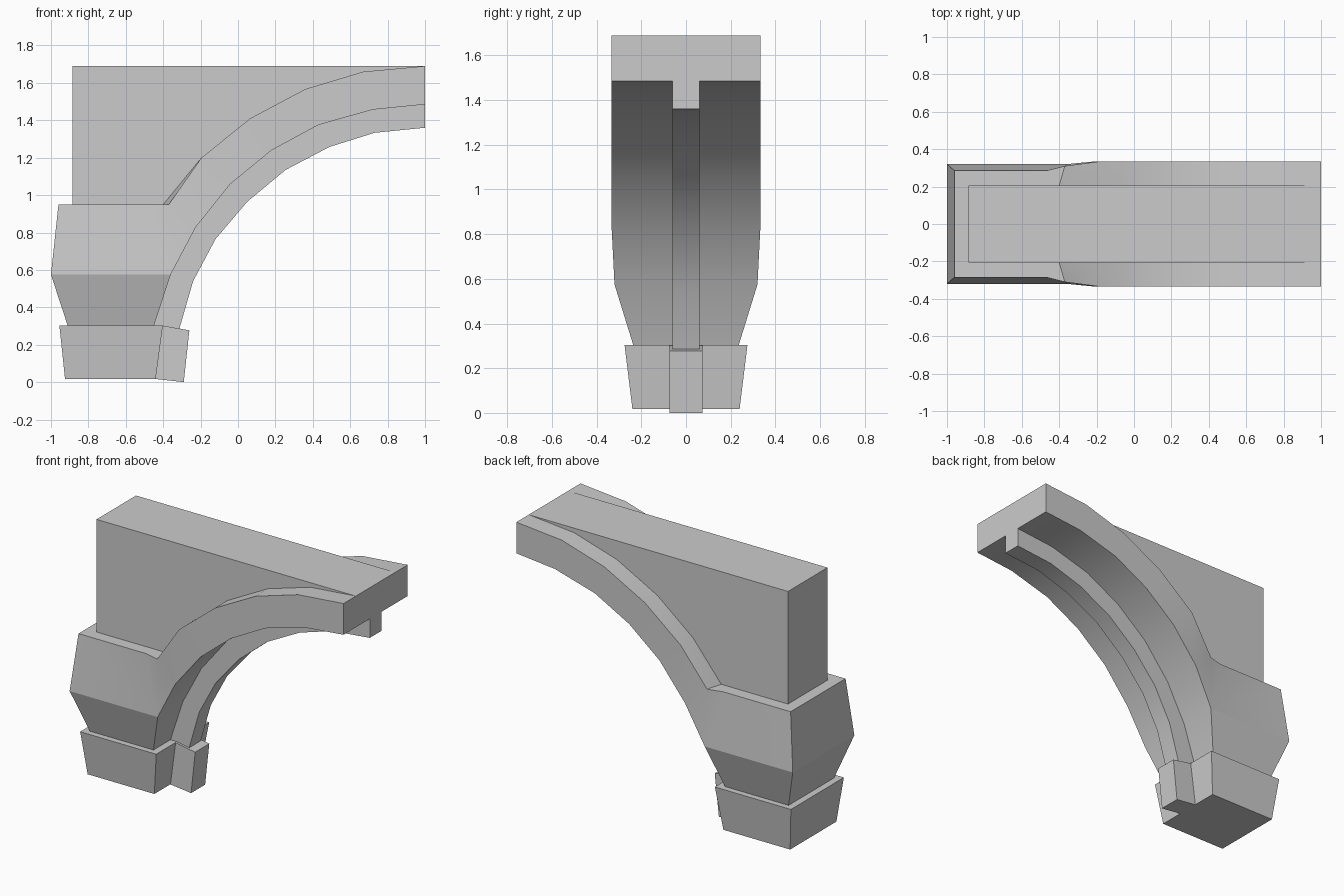
import bpy, bmesh

if "Cube" in bpy.data.objects:
    bpy.data.objects.remove(bpy.data.objects["Cube"])


def make_object(name, verts, faces, smooth=False):
    bm = bmesh.new()
    vs = [bm.verts.new(v) for v in verts]
    for f in faces:
        bm.faces.new([vs[i] for i in f])
    bmesh.ops.remove_doubles(bm, verts=bm.verts, dist=0.0005)
    bmesh.ops.recalc_face_normals(bm, faces=bm.faces)
    mesh = bpy.data.meshes.new(name)
    bm.to_mesh(mesh)
    bm.free()
    ob = bpy.data.objects.new(name, mesh)
    bpy.context.collection.objects.link(ob)
    if smooth:
        bpy.ops.object.select_all(action='DESELECT')
        ob.select_set(True)
        bpy.context.view_layer.objects.active = ob
        bpy.ops.object.shade_smooth_by_angle(angle=0.35)
    return ob


def prism(name, profile, w, smooth=False):
    """Extrude an x-z profile to +-w in y."""
    n = len(profile)
    verts = [(x, s * w, z) for s in (-1, 1) for x, z in profile]
    faces = [list(range(n)), list(range(n, 2 * n))]
    faces += [(i, (i + 1) % n, n + (i + 1) % n, n + i) for i in range(n)]
    return make_object(name, verts, faces, smooth)


# Arch curves in x-z: back of arch, soffit, and the projecting rib
outer = [(-.37, .95), (-.195, 1.2), (.065, 1.41), (.36, 1.567), (.67, 1.66), (1, 1.69)]
soffit = [(-.225, .83), (-.04, 1.06), (.18, 1.24), (.43, 1.375), (.72, 1.457), (1, 1.485)]
rib = [(-.315, .28), (-.24, .54), (-.12, .765), (.05, .965), (.255, 1.135),
       (.49, 1.258), (.73, 1.333), (1, 1.36)]
lower_soffit = [(-.45, .3), (-.36, .575)]
W, WALL = .333, .205

# Arch and capital: one half is listed, the other is mirrored in y
half = [(-.96, .285, .95), (-.47, .285, .95), (-.37, .31, .95), (-.225, W, .83),
        (-.36, .32, .575), (-1, .32, .575), (-.91, .235, .3), (-.45, .235, .3)]
sides = [(0, 5, 4, 1), (1, 4, 2), (2, 4, 3), (5, 6, 7, 4)]
across = [(0, 5), (5, 6), (6, 7), (7, 4), (4, 3)]
for i, (o, s) in enumerate(zip(outer, soffit)):
    b = len(half)
    half += [(s[0], W, s[1]),
             (o[0], .31 if i == 0 else W, o[1]),
             (-.4 if i == 0 else o[0], WALL, .95 if i == 0 else o[1])]
    if i < len(outer) - 1:
        sides += [(b, b + 1, b + 4, b + 3), (b + 1, b + 2, b + 5, b + 4)]
        across += [(b, b + 3), (b + 2, b + 5)]
n = len(half)
verts = half + [(x, -y, z) for x, y, z in half]
faces = sides + [[i + n for i in f] for f in sides]
faces += [(a, c, c + n, a + n) for a, c in across]
faces.append((0, 1, 2, 10, 10 + n, 2 + n, 1 + n, n))            # capital ledge
faces.append((n - 3, n - 2, n - 1, 2 * n - 1, 2 * n - 2, 2 * n - 3))  # arch end
make_object("arch_and_capital", verts, faces, True)

# Spandrel wall above the arch
prism("spandrel_wall", [(-.885, 1.69), (-.885, .95), (-.4, .95)] + outer[1:], WALL)

# Central rib below the soffit
prism("soffit_rib", rib + (lower_soffit + soffit)[::-1], .06, True)

# Tapered base block
lo, hi = (-.925, -.44, .24, .018), (-.955, -.402, .275, .303)
verts = [p for x0, x1, w, z in (lo, hi)
         for p in ((x0, -w, z), (x1, -w, z), (x1, w, z), (x0, w, z))]
make_object("base_block", verts, [(0, 1, 2, 3), (4, 5, 6, 7)] +
            [(i, (i + 1) % 4, 4 + (i + 1) % 4, 4 + i) for i in range(4)])

# Base of the rib
prism("rib_base", [(-.45, .018), (-.29, 0), (-.26, .277), (-.402, .302)], .073)
